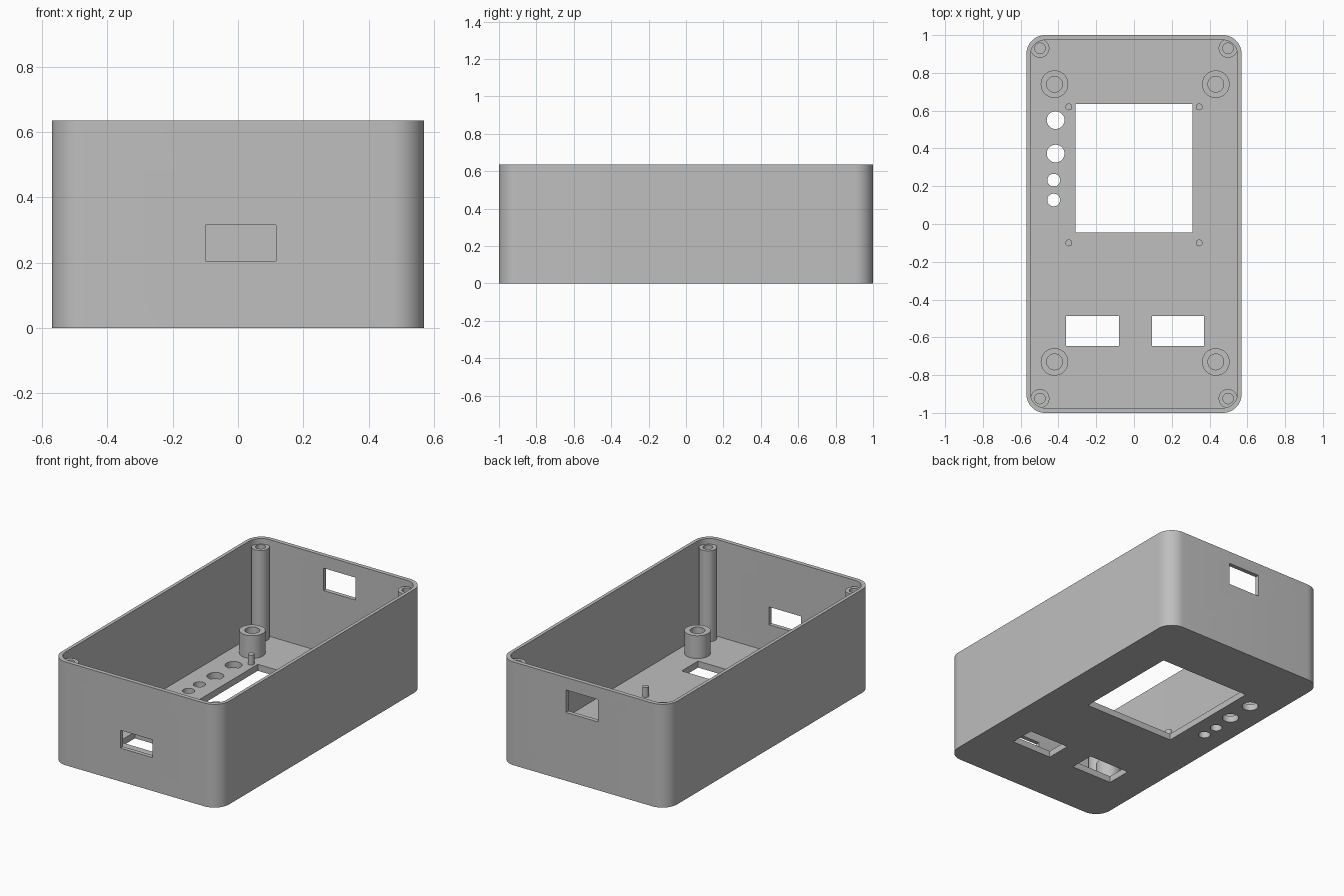
import bpy, bmesh, math
from mathutils import Matrix

cube = bpy.data.objects.get("Cube")
if cube:
    bpy.data.objects.remove(cube)

W, D, H = 0.57, 1.0, 0.635      # half width, half depth, height
WALL_X, WALL_Y, FLOOR = 0.021, 0.026, 0.04

grey = bpy.data.materials.new("plain grey")
grey.use_nodes = True
grey.diffuse_color = (0.52, 0.52, 0.52, 1)
grey.node_tree.nodes["Principled BSDF"].inputs["Base Color"].default_value = (0.52, 0.52, 0.52, 1)


def make_object(name, bm):
    bmesh.ops.recalc_face_normals(bm, faces=bm.faces)
    mesh = bpy.data.meshes.new(name)
    bm.to_mesh(mesh)
    bm.free()
    mesh.materials.append(grey)
    obj = bpy.data.objects.new(name, mesh)
    bpy.context.collection.objects.link(obj)
    return obj


def smooth(obj):
    bpy.ops.object.select_all(action='DESELECT')
    obj.select_set(True)
    bpy.context.view_layer.objects.active = obj
    bpy.ops.object.shade_smooth_by_angle(angle=math.radians(30))


def rounded_loop(bm, hx, hy, r, z, steps=12):
    verts = []
    for k, (sx, sy) in enumerate([(1, 1), (-1, 1), (-1, -1), (1, -1)]):
        for i in range(steps + 1):
            a = math.pi / 2 * (k + i / steps)
            verts.append(bm.verts.new((sx * (hx - r) + r * math.cos(a),
                                       sy * (hy - r) + r * math.sin(a), z)))
    return verts


def bridge(bm, a, b):
    n = len(a)
    for i in range(n):
        bm.faces.new((a[i], a[(i + 1) % n], b[(i + 1) % n], b[i]))


def box(bm, x0, x1, y0, y1, z0, z1):
    size = Matrix.Diagonal((x1 - x0, y1 - y0, z1 - z0, 1))
    place = Matrix.Translation(((x0 + x1) / 2, (y0 + y1) / 2, (z0 + z1) / 2))
    bmesh.ops.create_cube(bm, size=1, matrix=place @ size)


def cylinder(bm, x, y, r, z0, z1, sides=32):
    bmesh.ops.create_cone(bm, cap_ends=True, segments=sides, radius1=r, radius2=r,
                          depth=z1 - z0, matrix=Matrix.Translation((x, y, (z0 + z1) / 2)))


def tube(name, x, y, outer, inner, z0, z1, sides=32):
    # Hollow post with a blind screw hole
    bm = bmesh.new()
    rings = []
    for r, z in [(outer, z0), (outer, z1), (inner, z1), (inner, FLOOR + 0.002)]:
        rings.append([bm.verts.new((x + r * math.cos(2 * math.pi * i / sides),
                                    y + r * math.sin(2 * math.pi * i / sides), z))
                      for i in range(sides)])
    for a, b in zip(rings, rings[1:]):
        bridge(bm, a, b)
    bm.faces.new(rings[0])
    bm.faces.new(rings[-1])
    smooth(make_object(name, bm))


# Open-topped case shell
bm = bmesh.new()
loops = [rounded_loop(bm, W, D, 0.1, 0), rounded_loop(bm, W, D, 0.1, H),
         rounded_loop(bm, W - WALL_X, D - WALL_Y, 0.08, H),
         rounded_loop(bm, W - WALL_X, D - WALL_Y, 0.08, FLOOR)]
for a, b in zip(loops, loops[1:]):
    bridge(bm, a, b)
bm.faces.new(loops[0])
bm.faces.new(loops[-1])
shell = make_object("case_shell", bm)

# Cutters for the openings
bm = bmesh.new()
box(bm, -0.31, 0.31, -0.045, 0.635, -0.1, 0.1)       # display window
box(bm, -0.36, -0.08, -0.645, -0.487, -0.1, 0.1)     # button openings
box(bm, 0.095, 0.37, -0.645, -0.487, -0.1, 0.1)
box(bm, -0.1, 0.117, -1.1, -0.9, 0.205, 0.315)       # front port
box(bm, -0.1, 0.117, 0.9, 1.1, 0.42, 0.558)          # back port
for x, y, r in [(-0.415, 0.55, 0.047), (-0.415, 0.373, 0.047),
                (-0.425, 0.232, 0.034), (-0.425, 0.127, 0.034)]:
    cylinder(bm, x, y, r, -0.1, 0.1)
cutter = make_object("opening_cutter", bm)

cut = shell.modifiers.new("openings", 'BOOLEAN')
cut.operation = 'DIFFERENCE'
cut.solver = 'EXACT'
cut.object = cutter
bpy.context.view_layer.objects.active = shell
bpy.ops.object.modifier_apply(modifier=cut.name)
bpy.data.objects.remove(cutter)
smooth(shell)

# Posts and pins, four of each
for end, sy in (("back", 1), ("front", -1)):
    for side, sx in (("left", 1), ("right", -1)):
        tag = f"{end}_{side}"
        tube("corner_post_" + tag, sx * 0.498, 0.003 + sy * 0.927, 0.05, 0.028, 0.02, 0.6)
        tube("standoff_" + tag, 0.006 + sx * 0.427, 0.005 + sy * 0.735, 0.073, 0.042, 0.02, 0.18)
        bm = bmesh.new()
        cylinder(bm, sx * 0.345, 0.26 + sy * 0.36, 0.018, 0.02, 0.1, 24)
        smooth(make_object("locating_pin_" + tag, bm))
